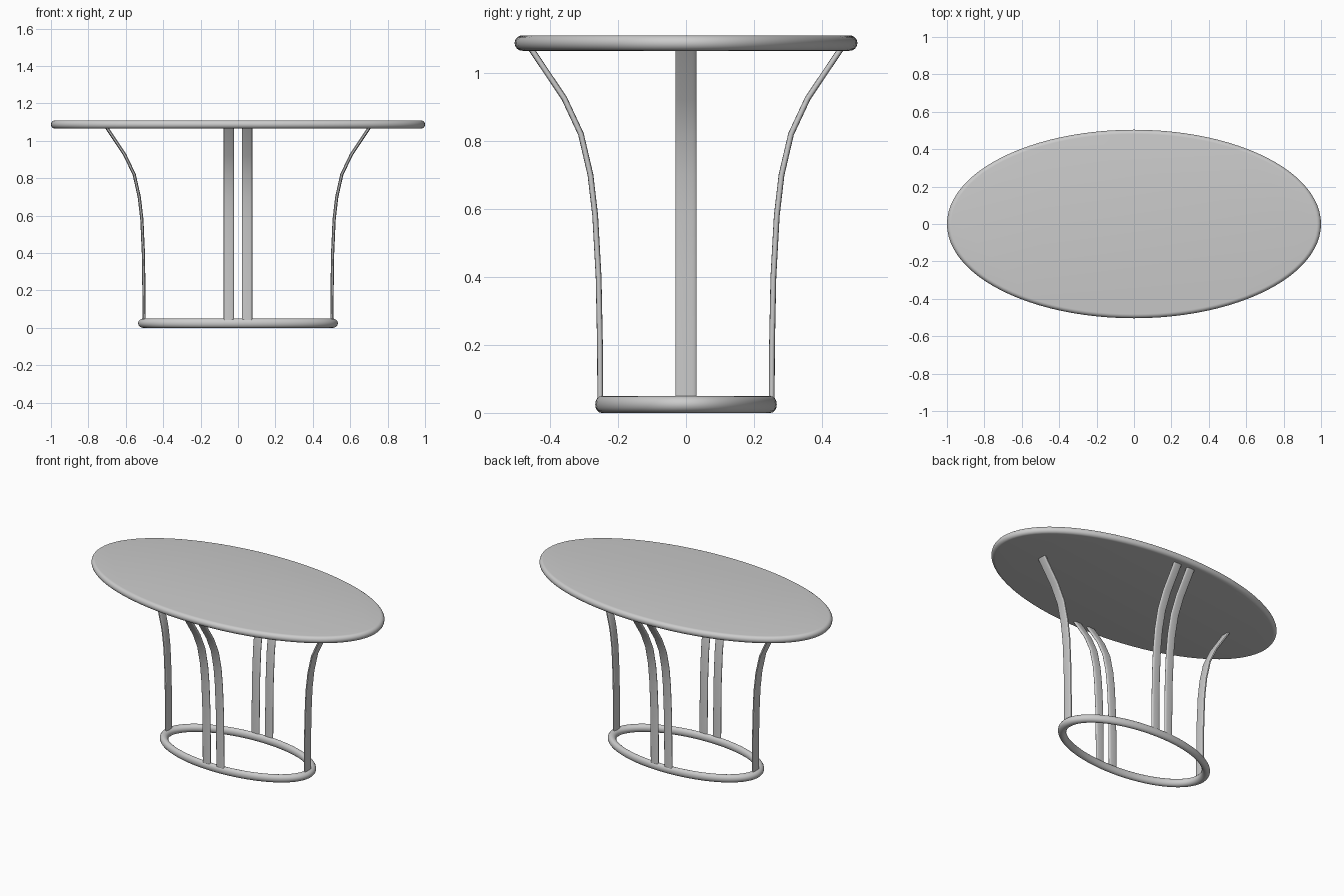
import bpy, bmesh
from math import sin, cos, pi, radians, copysign
from mathutils import Vector

if "Cube" in bpy.data.objects:
    bpy.data.objects.remove(bpy.data.objects["Cube"])


def finish(name, bm, angle):
    bmesh.ops.recalc_face_normals(bm, faces=bm.faces)
    me = bpy.data.meshes.new(name)
    bm.to_mesh(me)
    bm.free()
    ob = bpy.data.objects.new(name, me)
    bpy.context.collection.objects.link(ob)
    bpy.ops.object.select_all(action='DESELECT')
    ob.select_set(True)
    bpy.context.view_layer.objects.active = ob
    bpy.ops.object.shade_smooth_by_angle(angle=radians(angle))
    return ob


def skin(bm, loops, close=False):
    """Bridge equal vertex loops; cap the ends or close the chain."""
    rows = [[bm.verts.new(p) for p in lp] for lp in loops]
    n = len(rows[0])
    pairs = list(zip(rows, rows[1:])) + ([(rows[-1], rows[0])] if close else [])
    for a, b in pairs:
        for i in range(n):
            j = (i + 1) % n
            bm.faces.new((a[i], a[j], b[j], b[i]))
    if not close:
        bm.faces.new(rows[0])
        bm.faces.new(rows[-1])


def ellipse(rx, ry, z, n=96):
    return [(rx * cos(2 * pi * i / n), ry * sin(2 * pi * i / n), z) for i in range(n)]


# Oval table top with a fully rounded edge
R, ZC = 0.0225, 1.0875
loops = []
for k in range(13):
    a = -pi / 2 + pi * k / 12
    inset = R * (1 - cos(a))
    loops.append(ellipse(1.0 - inset, 0.504 - inset, ZC + R * sin(a)))
bm = bmesh.new()
skin(bm, loops)
finish("table_top", bm, 40)

# Oval base ring
loops = []
for k in range(16):
    a = 2 * pi * k / 16
    loops.append(ellipse(0.506 + 0.028 * cos(a), 0.249 + 0.018 * cos(a), 0.025 + 0.025 * sin(a)))
bm = bmesh.new()
skin(bm, loops, close=True)
finish("base_ring", bm, 40)

# Flared flat-bar legs: paths are (distance from centre, height)
SIDE = [(0.502, 0.02), (0.503, 0.2), (0.506, 0.4), (0.514, 0.58), (0.528, 0.70),
        (0.555, 0.82), (0.605, 0.925), (0.708, 1.08)]
LONG = [(0.252, 0.02), (0.253, 0.2), (0.257, 0.4), (0.267, 0.58), (0.281, 0.70),
        (0.309, 0.82), (0.358, 0.925), (0.462, 1.08)]


def section(w, t, n=20):
    """Rounded-rectangle cross-section points (across, through)."""
    pts = []
    for i in range(n):
        c, s = cos(2 * pi * i / n), sin(2 * pi * i / n)
        pts.append((w / 2 * copysign(abs(c) ** 0.5, c), t / 2 * copysign(abs(s) ** 0.7, s)))
    return pts


def leg(name, path, out, offset, width, thick):
    out = Vector(out)
    up = Vector((0, 0, 1))
    side = up.cross(out)
    pts = [out * r + up * z + side * offset for r, z in path]
    loops = []
    for i, p in enumerate(pts):
        tan = (pts[min(i + 1, len(pts) - 1)] - pts[max(i - 1, 0)]).normalized()
        nor = side.cross(tan)
        loops.append([p + side * u + nor * v for u, v in section(width, thick)])
    bm = bmesh.new()
    skin(bm, loops)
    finish(name, bm, 35)


for label, sx in (("left", -1), ("right", 1)):
    leg(label + "_leg", SIDE, (sx, 0, 0), 0, 0.062, 0.017)
    for face, sy in (("front", -1), ("back", 1)):
        leg(face + "_leg_" + label, LONG, (0, sy, 0), -sx * sy * 0.049, 0.055, 0.017)
